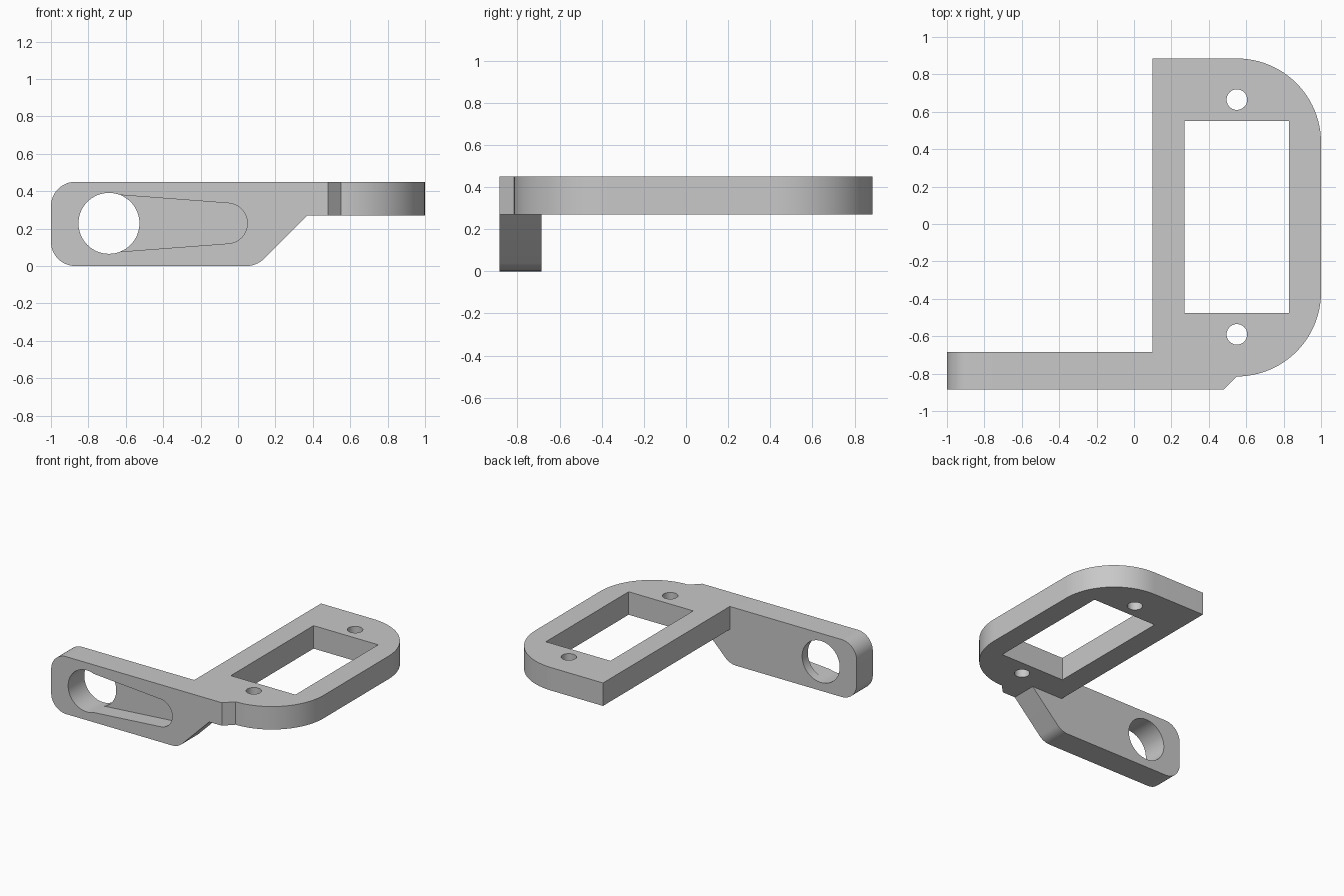
import bpy, bmesh, math
from mathutils import Vector, Matrix

if "Cube" in bpy.data.objects:
    bpy.data.objects.remove(bpy.data.objects["Cube"])

GREY = (0.58, 0.58, 0.58, 1)
grey = bpy.data.materials.new("light grey")
grey.use_nodes = True
grey.diffuse_color = GREY
grey.node_tree.nodes["Principled BSDF"].inputs["Base Color"].default_value = GREY


def arc(cx, cy, r, start, end, steps=24):
    """Points along an arc, angles in degrees."""
    angles = [math.radians(start + (end - start) * i / steps) for i in range(steps + 1)]
    return [(cx + r * math.cos(a), cy + r * math.sin(a)) for a in angles]


def circle(cx, cy, r, steps=64):
    return arc(cx, cy, r, 0, 360, steps)[:-1]


def prism(name, outline, low, high, upright=False):
    """Extrude an outline along z, or along y when upright (outline in x, z)."""
    bm = bmesh.new()
    face = bm.faces.new([bm.verts.new((u, v, 0)) for u, v in outline])
    top = bmesh.ops.extrude_face_region(bm, geom=[face])["geom"]
    bmesh.ops.translate(bm, vec=(0, 0, high - low),
                        verts=[g for g in top if isinstance(g, bmesh.types.BMVert)])
    bmesh.ops.translate(bm, vec=(0, 0, low), verts=bm.verts)
    if upright:
        bm.transform(Matrix(((1, 0, 0, 0), (0, 0, 1, 0), (0, 1, 0, 0), (0, 0, 0, 1))))
    bmesh.ops.recalc_face_normals(bm, faces=bm.faces)
    mesh = bpy.data.meshes.new(name)
    bm.to_mesh(mesh)
    bm.free()
    mesh.materials.append(grey)
    obj = bpy.data.objects.new(name, mesh)
    bpy.context.collection.objects.link(obj)
    return obj


def combine(target, other, operation):
    """Apply a boolean and discard the helper."""
    other.hide_render = True
    mod = target.modifiers.new(operation.lower(), "BOOLEAN")
    mod.operation, mod.solver, mod.object = operation, "EXACT", other
    bpy.context.view_layer.objects.active = target
    bpy.ops.object.modifier_apply(modifier=mod.name)
    bpy.data.objects.remove(other)


FRONT, ARM_BACK, BACK = -0.885, -0.685, 0.885
UNDER, TOP = 0.27, 0.45

# Flat mounting plate with two large rounded corners and a chamfered front tab
plate_outline = ([(0.10, FRONT), (0.48, FRONT)]
                 + arc(0.55, -0.365, 0.45, -90, 0)
                 + arc(0.55, 0.435, 0.45, 0, 90)
                 + [(0.10, BACK)])
bracket = prism("bracket", plate_outline, UNDER, TOP)

# Upright side arm, filleted at its free end and lower bend
R = 0.13
arm_outline = (arc(R - 1, R, R, 180, 270, 12)
               + arc(0.046, R, R, 270, 315, 8)
               + [(0.37, UNDER), (0.37, TOP)]
               + arc(R - 1, TOP - R, R, 90, 180, 12))
combine(bracket, prism("arm", arm_outline, FRONT, ARM_BACK, True), "UNION")

# Rectangular window and screw holes through the plate
window = [(0.27, -0.475), (0.83, -0.475), (0.83, 0.55), (0.27, 0.55)]
combine(bracket, prism("window_cutter", window, 0.1, 0.6), "DIFFERENCE")
for y in (-0.59, 0.665):
    combine(bracket, prism("screw_cutter", circle(0.55, y, 0.055, 40), 0.1, 0.6), "DIFFERENCE")

# Round hole through the arm, with a tapered pocket in its front face
combine(bracket, prism("hole_cutter", circle(-0.69, 0.228, 0.163), -1, -0.5, True), "DIFFERENCE")
pocket = [(-0.69, 0.072)] + arc(-0.058, 0.228, 0.108, -86, 86) + [(-0.69, 0.384)]
combine(bracket, prism("pocket_cutter", pocket, -1, FRONT + 0.13, True), "DIFFERENCE")

# Smooth curved walls, crisp edges
bpy.ops.object.select_all(action="DESELECT")
bracket.select_set(True)
bpy.context.view_layer.objects.active = bracket
bpy.ops.object.shade_smooth_by_angle(angle=math.radians(25))
